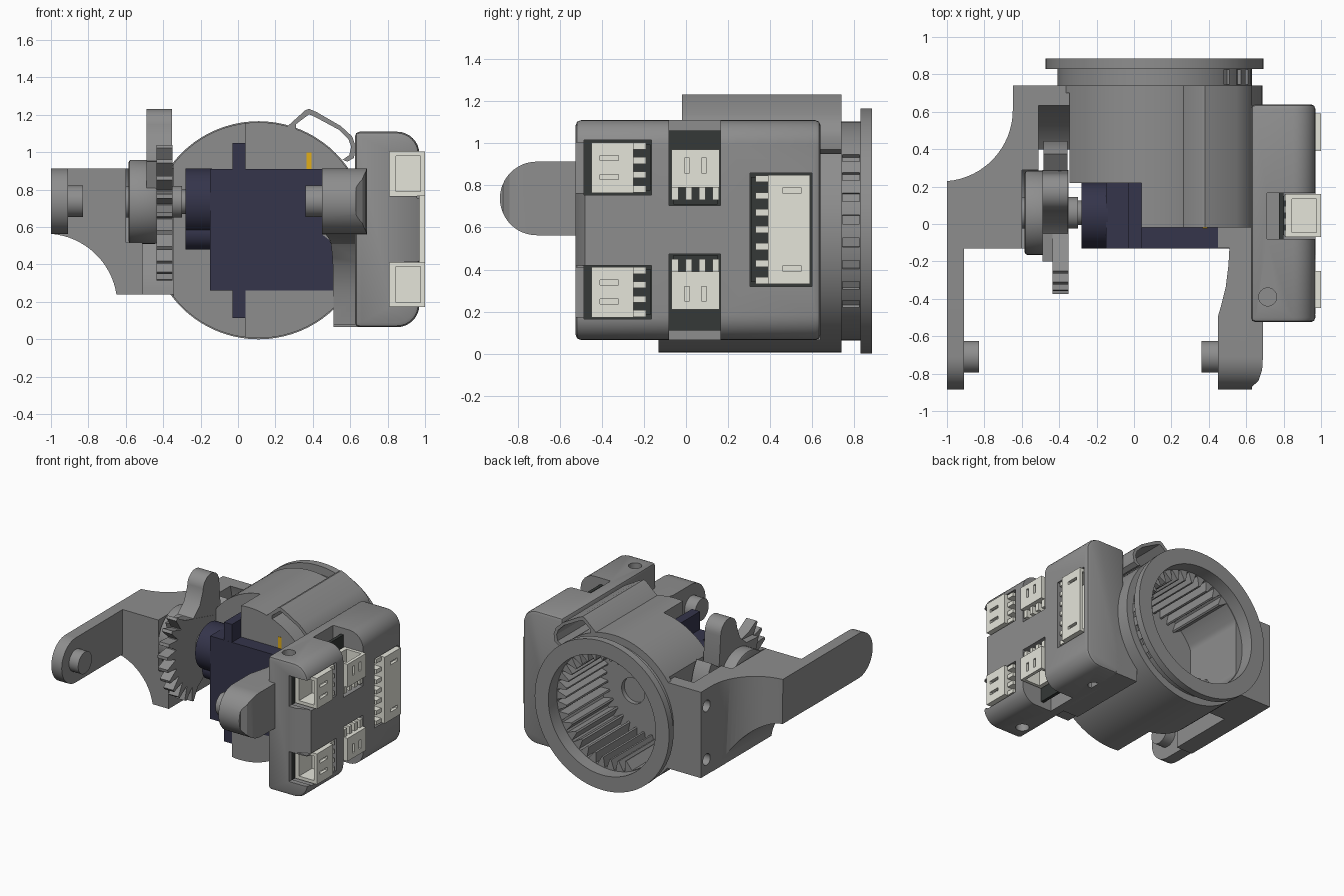
import bpy, bmesh
from math import cos, sin, pi, radians
from mathutils import Vector

if "Cube" in bpy.data.objects:
    bpy.data.objects.remove(bpy.data.objects["Cube"])


def material(name, rgb):
    m = bpy.data.materials.new(name)
    m.diffuse_color = (*rgb, 1)
    m.use_nodes = True
    m.node_tree.nodes["Principled BSDF"].inputs["Base Color"].default_value = m.diffuse_color
    return m


NAVY = material("navy", (0.035, 0.035, 0.07))
CREAM = material("cream", (0.78, 0.78, 0.70))
DARK = material("dark", (0.035, 0.04, 0.038))
GOLD = material("gold", (0.75, 0.42, 0.01))
GREY = material("grey", (0.27, 0.27, 0.27))


def prism(name, pts, axis, a, b, mat=GREY):
    """Extrude a 2D profile along an axis; x takes (y,z), y takes (x,z), z takes (x,y)."""
    put = {'x': lambda p, d: (d, p[0], p[1]),
           'y': lambda p, d: (p[0], d, p[1]),
           'z': lambda p, d: (p[0], p[1], d)}[axis]
    bm = bmesh.new()
    lo = [bm.verts.new(put(p, a)) for p in pts]
    hi = [bm.verts.new(put(p, b)) for p in pts]
    bm.faces.new(lo)
    bm.faces.new(hi)
    for i in range(len(pts)):
        j = (i + 1) % len(pts)
        bm.faces.new((lo[i], lo[j], hi[j], hi[i]))
    bmesh.ops.recalc_face_normals(bm, faces=bm.faces)
    me = bpy.data.meshes.new(name)
    bm.to_mesh(me)
    bm.free()
    ob = bpy.data.objects.new(name, me)
    bpy.context.collection.objects.link(ob)
    me.materials.append(mat)
    return ob


def box(name, x0, x1, y0, y1, z0, z1, mat=GREY):
    return prism(name, [(x0, y0), (x1, y0), (x1, y1), (x0, y1)], 'z', z0, z1, mat)


def arc(cx, cy, r, a0, a1, n=16):
    return [(cx + r * cos(radians(a0 + (a1 - a0) * i / n)),
             cy + r * sin(radians(a0 + (a1 - a0) * i / n))) for i in range(n + 1)]


def disc(name, c, r, axis, a, b, mat=GREY, n=48):
    return prism(name, arc(*c, r, 0, 360 - 360 / n, n - 1), axis, a, b, mat)


def apply_modifier(ob, kind, **settings):
    m = ob.modifiers.new("mod", kind)
    for k, v in settings.items():
        setattr(m, k, v)
    bpy.context.view_layer.objects.active = ob
    bpy.ops.object.modifier_apply(modifier=m.name)


def boolean(ob, op, *others):
    for o in others:
        o.data.materials.clear()
        o.data.materials.append(ob.data.materials[0])
        apply_modifier(ob, 'BOOLEAN', operation=op, object=o, solver='EXACT')
        bpy.data.objects.remove(o)
    return ob


def cut(ob, *others):
    return boolean(ob, 'DIFFERENCE', *others)


C = (0.11, 0.583)        # barrel axis (x, z)
G = (0.06, 0.735)        # output shaft axis (y, z)

# Barrel with stepped neck and end flange
barrel = disc("barrel", C, 0.577, 'y', -0.13, 0.74, n=80)
cut(barrel, box("c", -1, -0.345, -0.3, 0.7, -1, 2),
    box("c", -1, 0.04, -0.3, 0.22, -1, 2),
    box("c", 0.03, 1, -0.3, -0.02, 0.26, 2))
neck = disc("barrel_neck", C, 0.52, 'y', 0.73, 0.84, n=80)
flange = disc("barrel_flange", C, 0.583, 'y', 0.83, 0.885, n=80)
boolean(barrel, 'UNION', neck, flange)

# Bore with inner splines on one side and a flat on the other
bore = []
for k in range(36):
    a = 10 * k
    ang = (a + 180) % 360 - 180
    low = 0.385 if -116 < ang < 131 else 0.46
    for d, r in ((-4, 0.46), (-1, low), (1, low), (4, 0.46)):
        t = radians(a + d)
        bore.append((max(C[0] + r * cos(t), -0.3), C[1] + r * sin(t)))
clean = [p for i, p in enumerate(bore) if (Vector(p) - Vector(bore[i - 1])).length > 1e-4]
cut(barrel, prism("c", clean, 'y', 0.27, 0.80), disc("c", C, 0.465, 'y', 0.78, 1.0, n=80),
    disc("c", (0.27, 0.5), 0.1, 'y', 0.235, 0.4))
# Latch slots around the neck
for k in range(8):
    t = radians(-42 + 12 * k)
    s = box("c", -0.035, 0.035, 0.745, 0.825, -0.022, 0.022)
    s.rotation_euler = (0, -t, 0)
    s.location = (C[0] + 0.535 * cos(t), 0, C[1] + 0.535 * sin(t))
    bpy.context.view_layer.update()
    cut(barrel, s)

# Cable channel on the shoulder of the barrel
prism("cable_channel", [(0.26, 1.135), (0.36, 1.225), (0.38, 1.232), (0.42, 1.215), (0.55, 1.14), (0.61, 1.085),
                        (0.63, 1.03), (0.62, 0.97), (0.585, 0.95), (0.56, 0.96), (0.595, 0.985),
                        (0.605, 1.03), (0.59, 1.07), (0.54, 1.12), (0.41, 1.19), (0.38, 1.203), (0.31, 1.15),
                        (0.31, 1.11)], 'y', -0.02, 0.74)

# Left mount block: two scooped sides plus clearance for gear and hub
block = prism("left_mount", [(-1, -0.13), (-0.325, -0.13), (-0.325, 0.74), (-0.648, 0.74)]
              + arc(-1.03, 0.61, 0.382, 0, -85.5), 'z', 0.24, 0.913)
boolean(block, 'INTERSECT', prism("c", [(-0.3, 0.24), (-0.3, 0.913), (-1.0, 0.913)]
                                  + arc(-1.03, 0.18, 0.385, 85.5, 9), 'y', -0.5, 1))
cut(block, disc("c", G, 0.60, 'x', -0.51, -0.2, n=64), disc("c", G, 0.29, 'x', -0.6, -0.4),
    disc("c", (0.67, 0.36), 0.045, 'x', -0.8, -0.5), disc("c", (0.67, 0.78), 0.045, 'x', -0.8, -0.5))

# Left fork arm with pin
PIN = (-0.71, 0.738)
end = arc(*PIN, 0.175, 90, 270, 24)
prism("left_arm", end + [(-0.1, 0.563), (-0.1, 0.913)], 'x', -1, -0.91)
disc("left_pin", PIN, 0.085, 'x', -0.92, -0.83)

# Right fork arm: side outline crossed with plan outline
right = prism("right_arm", end + [(-0.42, 0.56), (-0.28, 0.51), (-0.19, 0.4), (-0.14, 0.25),
                                  (-0.125, 0.08), (0.1, 0.08), (0.1, 0.913)], 'x', 0.3, 0.8)
boolean(right, 'INTERSECT', prism("c", [
    (0.45, -0.95), (0.63, -0.95), (0.63, -0.87), (0.665, -0.84), (0.685, -0.78), (0.69, -0.70),
    (0.69, 0.05), (0.51, 0.05), (0.51, -0.13),
    (0.505, -0.22), (0.49, -0.34), (0.465, -0.44), (0.45, -0.49)], 'z', -1, 2))
disc("right_pin", PIN, 0.085, 'x', 0.36, 0.5)
box("servo_bracket", 0.39, 0.655, -0.128, 0.1, 0.53, 0.905)
lower = box("lower_bracket", 0.51, 0.7, -0.02, 0.64, 0.065, 0.4)
cut(lower, disc("c", C, 0.5, 'y', -1, 1))

# Servo motor
prism("servo_body", [(-0.15, 0.26), (0.51, 0.26), (0.515, 0.45), (0.49, 0.53), (0.45, 0.56),
                     (0.45, 0.91), (-0.15, 0.91)], 'y', -0.132, 0.225, NAVY)
box("servo_tab", -0.03, 0.04, -0.131, 0.224, 0.115, 1.05, NAVY)
disc("servo_gearbox", (0.046, 0.737), 0.177, 'x', -0.28, -0.14, NAVY)
disc("servo_gearbox_small", (0.046, 0.57), 0.09, 'x', -0.28, -0.14, NAVY)
disc("output_shaft", G, 0.065, 'x', -0.4, -0.27)
box("contact_pin", 0.365, 0.392, -0.023, 0.06, 0.9, 1.0, GOLD)

# Sector gear with lever, hub and bearing
teeth = []
for k in range(10):
    a = 137 + 13 * k
    for d, r in ((-6, 0.335), (-1.5, 0.435), (1.5, 0.435), (6, 0.335)):
        t = radians(a + d)
        teeth.append((G[0] + r * cos(t), G[1] + r * sin(t)))
prism("sector_gear", teeth + [(0.14, 0.5)] + arc(*G, 0.23, -60, 40, 10), 'x', -0.435, -0.35)
lever = [(0.27, 1.13), (0.29, 0.9), (0.26, 0.7), (-0.1, 0.66), (-0.2, 0.95), (-0.05, 0.96), (0.03, 1.03),
         (0.07, 1.13)]
prism("gear_lever", lever + arc(0.17, 1.132, 0.1, 170, 10, 14), 'x', -0.49, -0.352)
prism("gear_rear", arc(*G, 0.385, -35, 35) + [G], 'x', -0.485, -0.355)
hub = disc("gear_hub", G, 0.225, 'x', -0.585, -0.43)
apply_modifier(hub, 'BEVEL', width=0.015, segments=2, limit_method='ANGLE', angle_limit=radians(40))
disc("gear_hub_cap", G, 0.085, 'x', -0.62, -0.3)

# Electronics housing with rounded outer corners and a slanted front notch
case = prism("housing", [(0.625, 0.065), (0.66, 0.065)] + arc(0.85, 0.185, 0.12, -90, 0, 8)
             + arc(0.85, 0.99, 0.12, 0, 90, 8) + [(0.625, 1.11)], 'y', -0.525, 0.64)
apply_modifier(case, 'BEVEL', width=0.025, segments=2, limit_method='ANGLE', angle_limit=radians(40))
cut(case, prism("c", [(0.86, -0.6), (1.1, -0.6), (1.1, -0.42), (0.86, -0.53)], 'z', 0.42, 0.77))
for z0, z1 in ((0.755, 1.015), (0.165, 0.42)):
    cut(case, box("c", 0.79, 1.2, -0.485, -0.165, z0, z1),
        box("c", 0.81, 1.2, -0.7, -0.4, z0 + 0.01, z1 - 0.01))
cut(case, box("c", 0.71, 1.2, -0.08, 0.165, 0.705, 1.3), box("c", 0.71, 1.2, -0.08, 0.165, -0.1, 0.475),
    box("c", 0.79, 1.2, 0.305, 0.6, 0.32, 0.86),
    disc("c", (0.715, -0.39), 0.048, 'z', -0.1, 0.2), disc("c", (0.715, -0.39), 0.048, 'z', 0.95, 1.3),
    disc("c", (0.715, 0.4), 0.04, 'z', -0.1, 0.2))

# Dark circuit board at the bottom of each pocket
for i, (y0, y1, z0, z1) in enumerate(((-0.49, -0.16, 0.75, 1.02), (-0.49, -0.16, 0.16, 0.43),
                                      (-0.085, 0.17, 0.70, 1.06), (-0.085, 0.17, 0.11, 0.48),
                                      (0.30, 0.605, 0.315, 0.865))):
    box(f"board_{i}", 0.775, 0.80, y0, y1, z0, z1, DARK)


def connector(name, y, z, length, width, turn, pins):
    """Open-mouthed socket facing local -y, with a row of contact fingers at its back."""
    h, w = length / 2, width / 2
    ob = box(name, 0.81, 1.0, -h, h - 0.08, -w, w, CREAM)
    cut(ob, box("c", 0.845, 0.975, -1, h - 0.12, -w + 0.025, w - 0.025))
    for s in (-1, 1):
        v = s * (w - 0.075)
        cut(ob, box("c", 0.95, 1.1, -h + 0.04, h - 0.15, v - 0.012, v + 0.012))
    parts = [ob]
    for k in range(pins + 1):
        v = -w + 0.018 + (width - 0.036) * k / pins
        parts.append(box(f"{name}_finger_{k}", 0.805, 0.97, h - 0.09, h - 0.02, v - 0.016, v + 0.016, CREAM))
    parts.append(box(f"{name}_contacts", 0.80, 0.86, h - 0.085, h, -w + 0.01, w - 0.01, DARK))
    for p in parts:
        p.rotation_euler = (turn, 0, 0)
        p.location = (0, y, z)


connector("front_socket_top", -0.31, 0.885, 0.28, 0.24, 0, 3)
connector("front_socket_bottom", -0.31, 0.293, 0.28, 0.24, 0, 3)
connector("middle_socket_top", 0.045, 0.84, 0.26, 0.23, -pi / 2, 3)
connector("middle_socket_bottom", 0.045, 0.34, 0.26, 0.23, pi / 2, 3)
connector("rear_socket", 0.45, 0.59, 0.28, 0.52, pi, 6)

# Smooth the round surfaces, keep crisp edges
bpy.ops.object.select_all(action='SELECT')
bpy.context.view_layer.objects.active = barrel
bpy.ops.object.shade_smooth_by_angle(angle=radians(30))
